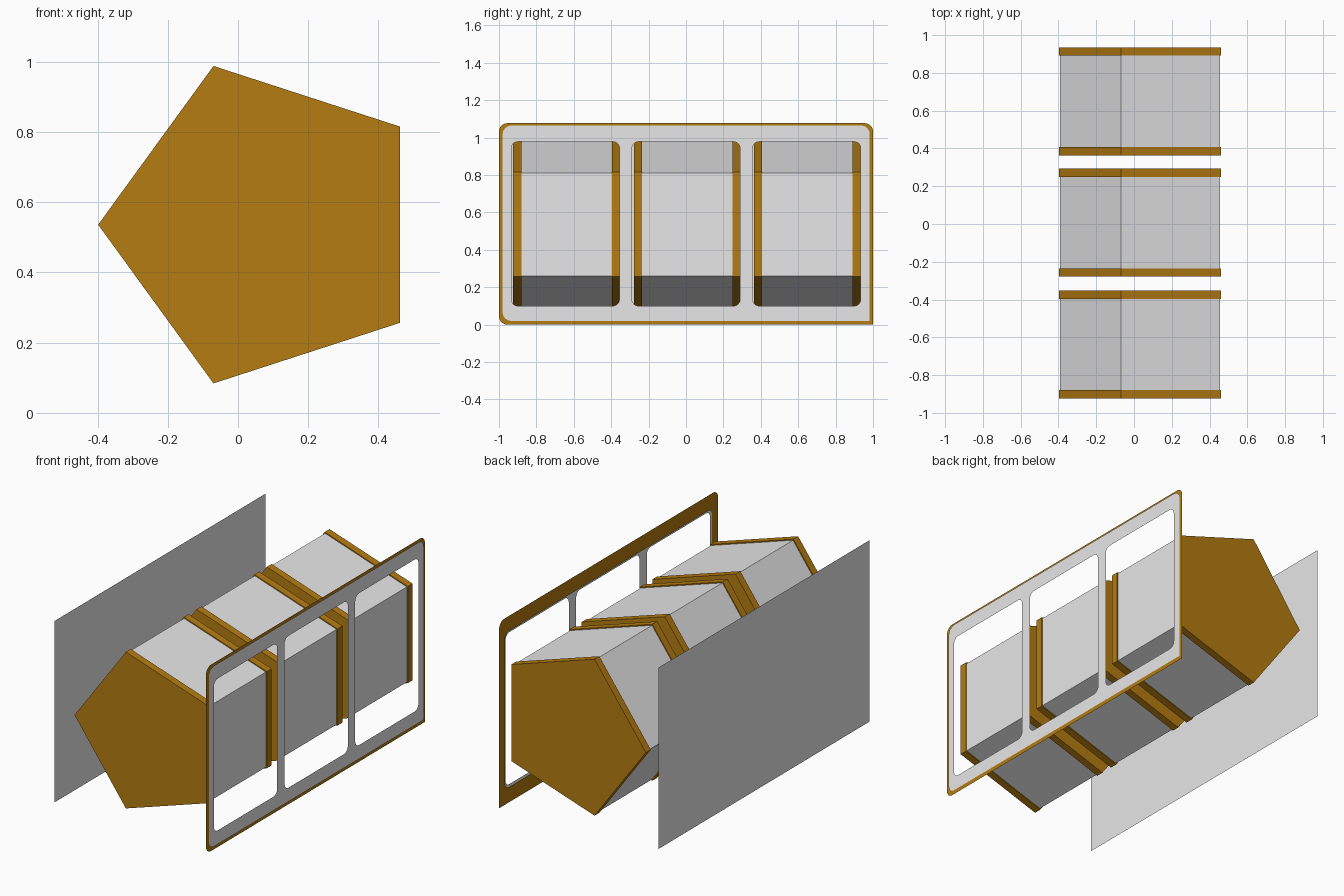
import bpy, bmesh
from math import cos, sin, pi, radians

cube = bpy.data.objects.get("Cube")
if cube:
    bpy.data.objects.remove(cube)


def material(name, rgb):
    m = bpy.data.materials.new(name)
    m.use_nodes = True
    m.diffuse_color = (*rgb, 1)
    m.node_tree.nodes["Principled BSDF"].inputs["Base Color"].default_value = (*rgb, 1)
    return m


GREY = material("light grey", (0.8, 0.8, 0.8))
OCHRE = material("ochre", (0.455, 0.2, 0.0055))


def add_object(name, bm, mat):
    mesh = bpy.data.meshes.new(name)
    bm.to_mesh(mesh)
    bm.free()
    mesh.materials.append(mat)
    obj = bpy.data.objects.new(name, mesh)
    bpy.context.collection.objects.link(obj)
    return obj


def rounded_rect(y0, y1, z0, z1, r, square_corner=False, steps=6):
    """Outline in the YZ plane; square_corner keeps the lower +y corner sharp."""
    pts = []
    corners = [(y1, z1, -1, -1), (y0, z1, 1, -1), (y0, z0, 1, 1), (y1, z0, -1, 1)]
    for i, (y, z, sy, sz) in enumerate(corners):
        if r == 0 or (square_corner and i == 3):
            pts.append((y, z))
            continue
        for k in range(steps + 1):
            a = (i + k / steps) * pi / 2
            pts.append((y + sy * r + r * cos(a), z + sz * r + r * sin(a)))
    return pts


def sheet(name, x, loops, mat):
    """Flat sheet facing +x: the first loop is the outline, the rest are holes."""
    bm = bmesh.new()
    for loop in loops:
        vs = [bm.verts.new((x, y, z)) for y, z in loop]
        for a, b in zip(vs, vs[1:] + vs[:1]):
            bm.edges.new((a, b))
    bmesh.ops.triangle_fill(bm, edges=bm.edges[:], use_beauty=True, normal=(1, 0, 0))
    bm.normal_update()
    bmesh.ops.reverse_faces(bm, faces=[f for f in bm.faces if f.normal.x < 0])
    return add_object(name, bm, mat)


def pentagon_prism(name, y0, y1, radius, mat):
    """Five-sided prism along y with one corner pointing to -x."""
    bm = bmesh.new()
    ring = [bm.verts.new((0.077 + radius * cos(a), y0, 0.536 + radius * sin(a)))
            for a in (radians(180 + 72 * k) for k in range(5))]
    face = bm.faces.new(ring)
    ext = bmesh.ops.extrude_face_region(bm, geom=[face], use_keep_orig=True)
    top = [v for v in ext["geom"] if isinstance(v, bmesh.types.BMVert)]
    bmesh.ops.translate(bm, verts=top, vec=(0, y1 - y0, 0))
    bmesh.ops.recalc_face_normals(bm, faces=bm.faces[:])
    return add_object(name, bm, mat)


# Three drums, each a grey body between two slightly larger end caps
HALF, CAP = 0.286, 0.044
for label, y in (("front", -0.638), ("middle", 0.007), ("rear", 0.649)):
    pentagon_prism(label + "_drum_body", y - HALF + CAP, y + HALF - CAP, 0.468, GREY)
    pentagon_prism(label + "_drum_cap_a", y - HALF, y - HALF + CAP, 0.4753, OCHRE)
    pentagon_prism(label + "_drum_cap_b", y + HALF - CAP, y + HALF, 0.4753, OCHRE)

# Window plate with three rounded openings
windows = [rounded_rect(y - 0.289, y + 0.289, 0.1, 0.978, 0.035)
           for y in (-0.645, 0, 0.645)]
sheet("window_plate", 0.5,
      [rounded_rect(-0.98, 0.982, 0.02, 1.064, 0.045, True)] + windows, GREY)

# Backing frame with one large opening behind the window plate
sheet("backing_frame", 0.495,
      [rounded_rect(-1, 1, 0, 1.077, 0.045, True),
       rounded_rect(-0.945, 0.945, 0.088, 0.99, 0.035)], OCHRE)

# Plain panel on the other side of the drums
sheet("side_panel", -0.5, [rounded_rect(-0.963, 0.963, 0.018, 1.066, 0)], GREY)
